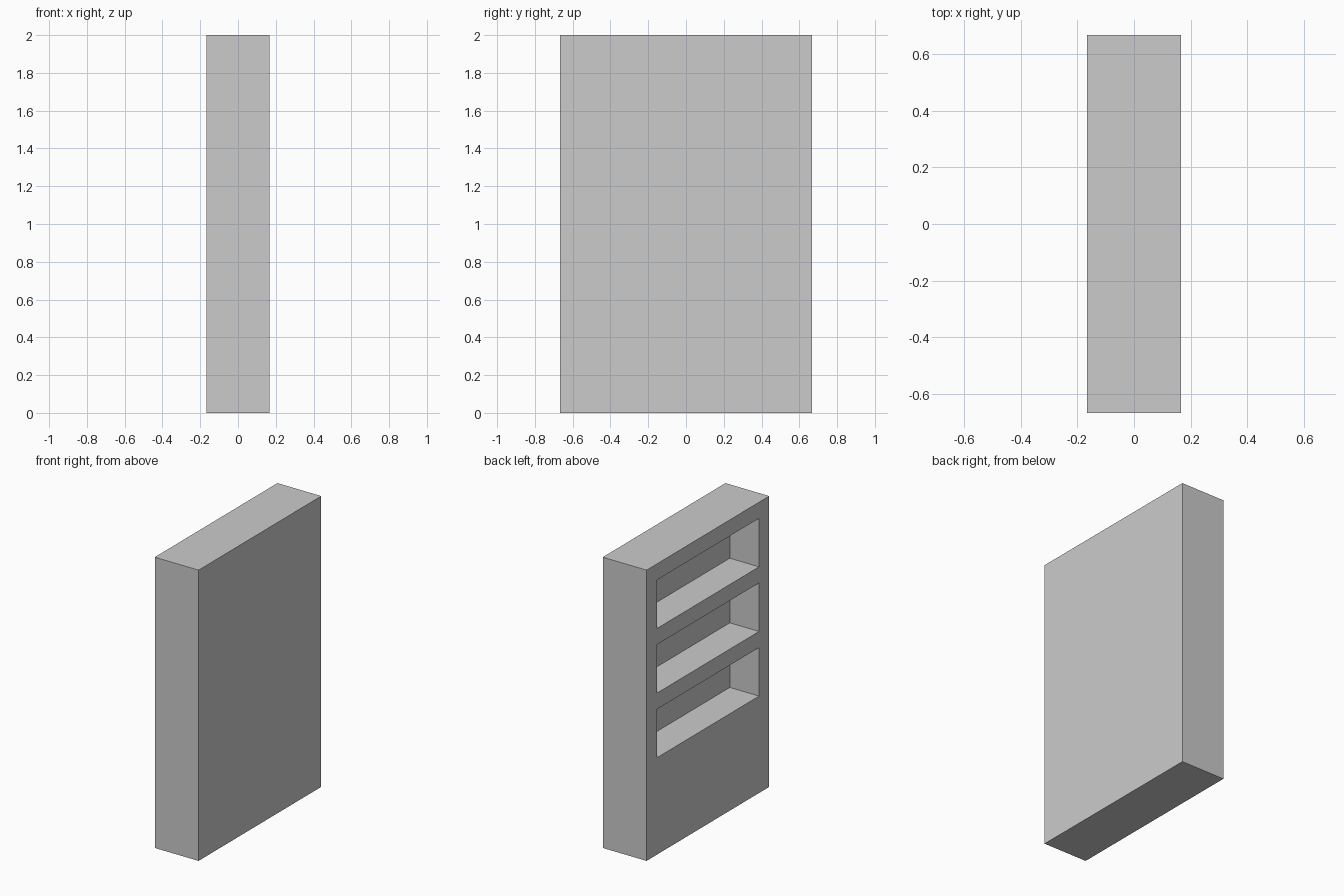
import bpy

if "Cube" in bpy.data.objects:
    bpy.data.objects.remove(bpy.data.objects["Cube"])

U = 1 / 9                       # border thickness; every size is a multiple of it
W, D, H = 3 * U, 12 * U, 18 * U  # x, y, z size of the case


def box(name, lo, hi):
    """Axis-aligned box between two corners."""
    bpy.ops.mesh.primitive_cube_add(size=1, location=[(a + b) / 2 for a, b in zip(lo, hi)])
    ob = bpy.context.object
    ob.name = name
    ob.scale = [b - a for a, b in zip(lo, hi)]
    bpy.ops.object.transform_apply(location=False, rotation=False, scale=True)
    return ob


# Solid bookcase body
case = box("bookcase", (-W / 2, -D / 2, 0), (W / 2, D / 2, H))

# Three open shelf recesses cut into the -x side
for i in range(3):
    z = 6 * U + i * 4 * U
    cutter = box(f"shelf_cutter_{i + 1}",
                 (-W / 2 - U, -D / 2 + U, z),
                 (-W / 2 + 2 * U, D / 2 - U, z + 3 * U))
    cutter.hide_render = True
    cutter.display_type = 'WIRE'
    mod = case.modifiers.new(f"shelf_{i + 1}", 'BOOLEAN')
    mod.operation = 'DIFFERENCE'
    mod.solver = 'EXACT'
    mod.object = cutter
